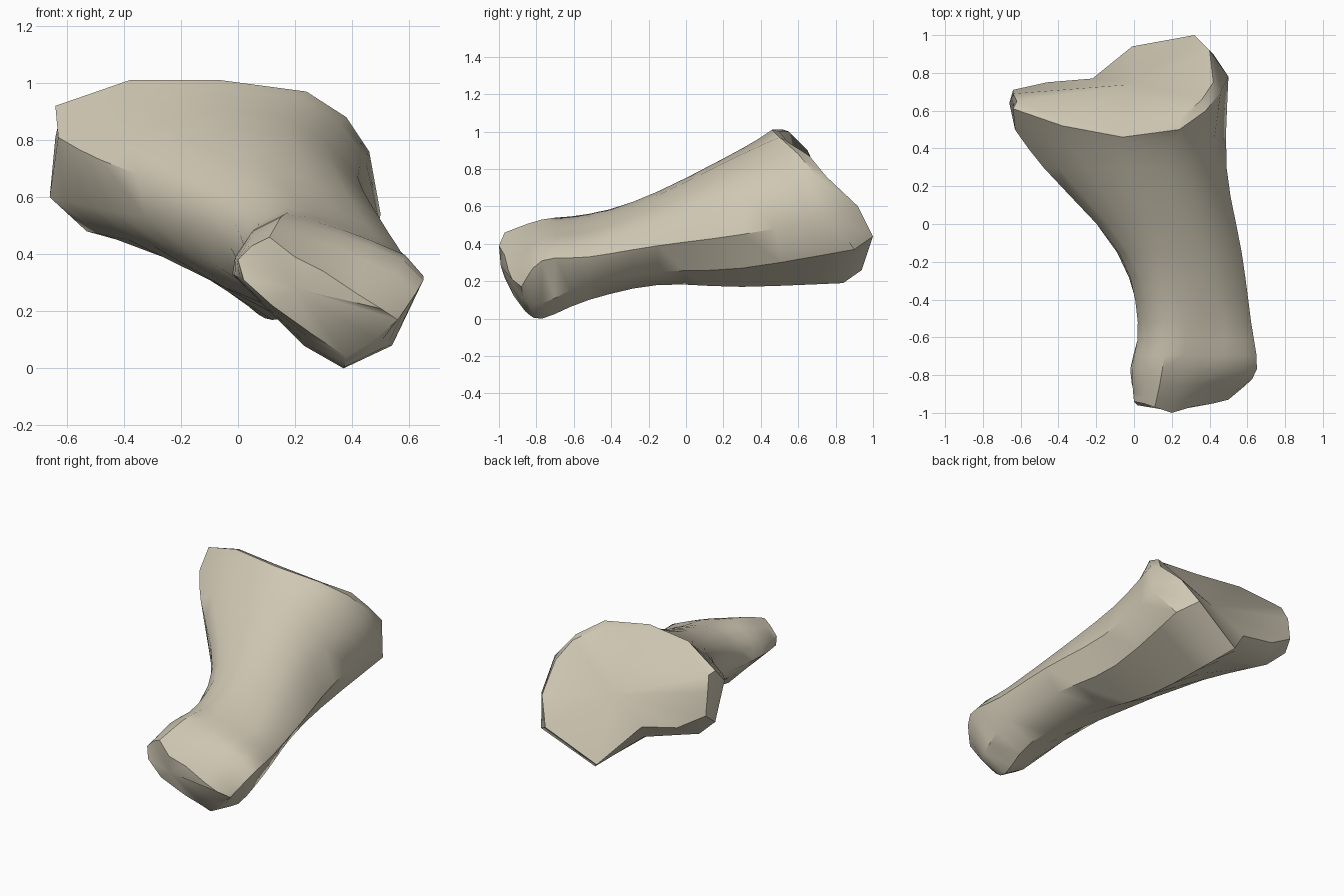
import bpy
import bmesh
import math
from mathutils import Vector

default_cube = bpy.data.objects.get("Cube")
if default_cube:
    bpy.data.objects.remove(default_cube, do_unlink=True)


def make_material(name, colour):
    material = bpy.data.materials.new(name)
    material.use_nodes = True
    material.diffuse_color = colour
    material.node_tree.nodes["Principled BSDF"].inputs["Base Color"].default_value = colour
    return material


def flat_ring(y, outline):
    """Cross-section of the shaft, given as x, z pairs at one depth."""
    return [Vector((x, y, z)) for x, z in outline]


def solid_ring(points):
    """Cross-section whose points lie at different depths."""
    return [Vector(point) for point in points]


def smooth_point(a, b, c, d, t):
    """Catmull-Rom point between b and c."""
    return (b * 2 + (c - a) * t + (a * 2 - b * 5 + c * 4 - d) * t ** 2
            + (b * 3 - a - c * 3 + d) * t ** 3) / 2


def refine(rings, steps):
    """Add smoothly interpolated cross-sections between the given ones."""
    refined = []
    last = len(rings) - 1
    for i in range(last):
        before, start = rings[max(i - 1, 0)], rings[i]
        end, after = rings[i + 1], rings[min(i + 2, last)]
        for step in range(steps):
            refined.append([smooth_point(a, b, c, d, step / steps)
                            for a, b, c, d in zip(before, start, end, after)])
    return refined + [rings[last]]


def add_fan(bm, ring, centre):
    """Close an open ring with triangles around a centre point."""
    hub = bm.verts.new(centre)
    for i, vert in enumerate(ring):
        bm.faces.new((vert, ring[(i + 1) % len(ring)], hub))


# Cross-sections run from the left ridge over the top and back underneath
head_tip = solid_ring([
    (0, -.94, .38), (.05, -.95, .43), (.11, -.97, .46), (.2, -1, .39),
    (.3, -.97, .34), (.42, -.95, .26), (.5, -.93, .21), (.56, -.88, .17),
    (.48, -.87, .1), (.38, -.86, .04), (.26, -.92, .12), (.12, -.97, .22),
    (.02, -.96, .31)])
head = flat_ring(-.77, [
    (-.01, .39), (.05, .48), (.15, .53), (.25, .5), (.35, .47), (.46, .43),
    (.58, .38), (.65, .31), (.54, .08), (.37, 0), (.23, .08), (.1, .21),
    (-.02, .33)])
neck = flat_ring(-.52, [
    (.02, .43), (.07, .51), (.17, .56), (.27, .545), (.38, .51), (.48, .46),
    (.57, .41), (.62, .33), (.56, .19), (.38, .1), (.25, .14), (.12, .21),
    (.03, .31)])
shaft = flat_ring(-.15, [
    (-.08, .57), (-.03, .62), (.05, .66), (.13, .68), (.26, .66), (.38, .61),
    (.5, .52), (.57, .39), (.48, .25), (.25, .18), (.08, .23), (-.06, .35),
    (-.09, .48)])
flare = flat_ring(.3, [
    (-.48, .73), (-.4, .8), (-.26, .87), (-.05, .91), (.17, .88), (.3, .8),
    (.42, .67), (.49, .45), (.4, .27), (.12, .17), (-.1, .31), (-.3, .43),
    (-.44, .55)])
outer_rim = solid_ring([
    (-.63, .5, .81), (-.64, .61, .92), (-.38, .52, 1.01), (-.06, .46, 1.01),
    (.24, .5, .97), (.38, .6, .88), (.46, .7, .76), (.5, .78, .54),
    (.42, .9, .37), (.07, .84, .19), (-.2, .72, .41), (-.53, .62, .48),
    (-.66, .64, .6)])
inner_rim = solid_ring([
    (-.64, .69, .81), (-.62, .65, .9), (-.38, .55, 1), (-.08, .5, 1),
    (.23, .54, .95), (.36, .66, .87), (.42, .75, .76), (.4, .92, .6),
    (.32, 1, .44), (-.01, .94, .26), (-.22, .77, .5), (-.46, .75, .55),
    (-.64, .71, .66)])

# Skin the shaft, bevel strip and both ends
sections = refine([head_tip, head, neck, shaft, flare, outer_rim], 3)
sections.append(inner_rim)
bm = bmesh.new()
rings = [[bm.verts.new(point) for point in section] for section in sections]
for near, far in zip(rings, rings[1:]):
    for i in range(len(near)):
        j = (i + 1) % len(near)
        bm.faces.new((near[i], near[j], far[j], far[i]))
add_fan(bm, rings[0], (.2, -.99, .28))
add_fan(bm, rings[-1], (0, .74, .64))
bmesh.ops.recalc_face_normals(bm, faces=bm.faces)

mesh = bpy.data.meshes.new("bone")
bm.to_mesh(mesh)
bm.free()
bone = bpy.data.objects.new("bone", mesh)
bpy.context.collection.objects.link(bone)
mesh.materials.append(make_material("pale bone", (.62, .57, .45, 1)))

# Soft shading with crisp ridges
bpy.ops.object.select_all(action="DESELECT")
bone.select_set(True)
bpy.context.view_layer.objects.active = bone
bpy.ops.object.shade_smooth_by_angle(angle=math.radians(40))
